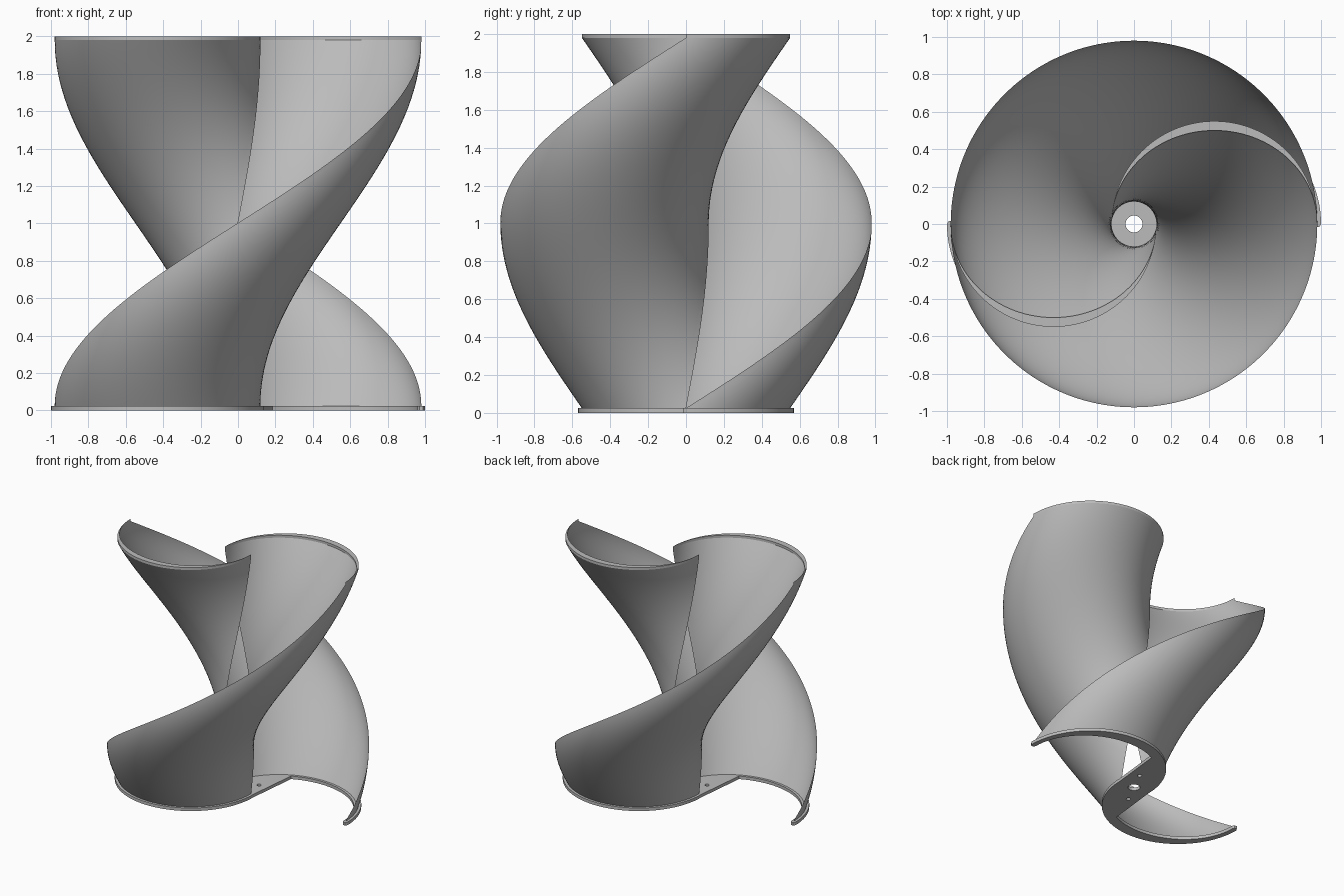
import bpy, bmesh
from math import pi, cos, sin
from mathutils import Matrix, Vector

OFFSET = 0.43            # centre of each half-round section
RADIUS = 0.55
INNER = 0.50             # depth of the hollow side of the section
MARGIN = 0.02            # base plate overhang
Z_BASE, Z_RIM, Z_TOP = 0.025, 1.98, 2.0
SEGS, LEVELS = 56, 110

if "Cube" in bpy.data.objects:
    bpy.data.objects.remove(bpy.data.objects["Cube"], do_unlink=True)

grey = bpy.data.materials.new("matte_grey")
grey.use_nodes = True
colour = (0.5, 0.5, 0.5, 1)
grey.diffuse_color = colour
grey.node_tree.nodes["Principled BSDF"].inputs["Base Color"].default_value = colour


def arc(rx, ry, start, end, count=SEGS):
    """Points on an ellipse arc around the section centre."""
    angles = [start + (end - start) * i / count for i in range(count + 1)]
    return [Vector((OFFSET + rx * cos(a), ry * sin(a), 0)) for a in angles]


def finish(name, bm):
    bmesh.ops.recalc_face_normals(bm, faces=bm.faces)
    mesh = bpy.data.meshes.new(name)
    bm.to_mesh(mesh)
    bm.free()
    mesh.materials.append(grey)
    obj = bpy.data.objects.new(name, mesh)
    bpy.context.collection.objects.link(obj)
    bpy.ops.object.select_all(action='DESELECT')
    obj.select_set(True)
    bpy.context.view_layer.objects.active = obj
    bpy.ops.object.shade_smooth_by_angle(angle=pi / 6)
    return obj


def loft(name, section, levels):
    """Stack turned copies of a section; levels are (height, angle) pairs."""
    bm = bmesh.new()
    rings = []
    for z, angle in levels:
        turn = Matrix.Translation((0, 0, z)) @ Matrix.Rotation(angle, 4, 'Z')
        rings.append([bm.verts.new(turn @ p) for p in section])
    n = len(section)
    for low, high in zip(rings, rings[1:]):
        for i in range(n):
            j = (i + 1) % n
            bm.faces.new((low[i], low[j], high[j], high[i]))
    # crescent end caps, bridged from the outer to the inner arc
    for ring in (rings[0], rings[-1]):
        for i in range(n // 2):
            corners = [ring[i], ring[i + 1], ring[n - i - 1], ring[(n - i) % n]]
            corners = list(dict.fromkeys(corners))
            if len(corners) > 2:
                bm.faces.new(corners)
    return finish(name, bm)


# Twisted blades with a straight rim on top
crescent = arc(RADIUS, RADIUS, 0, pi) + arc(RADIUS, INNER, pi, 0)[1:-1]
for side, start in (("right", 0), ("left", pi)):
    twist = [(Z_BASE + (Z_RIM - Z_BASE) * k / LEVELS, start + pi * k / LEVELS)
             for k in range(LEVELS + 1)]
    loft(side + "_blade", crescent, twist)
    end = start + pi
    loft(side + "_top_rim", crescent, [(Z_RIM, end), (Z_TOP, end)])

# S-shaped base plate: half the outline, repeated by a half turn
half = arc(RADIUS + MARGIN, RADIUS + MARGIN, 0, pi)
inner = arc(RADIUS - MARGIN, INNER - MARGIN, 2.05, 0)
tip = [Vector((OFFSET + RADIUS + dx * MARGIN, -MARGIN * 0.8, 0)) for dx in (-0.5, 0.5)]
half = inner + tip + half
outline = half + [Vector((-p.x, -p.y, 0)) for p in half]


def circle(x, y, r, count):
    return [Vector((x + r * cos(2 * pi * i / count), y + r * sin(2 * pi * i / count), 0))
            for i in range(count)]


# Shaft hole and two bolt holes
holes = [circle(0, 0, 0.045, 32), circle(0.08, 0.16, 0.017, 16), circle(-0.08, -0.16, 0.017, 16)]
bm = bmesh.new()
edges = []
for loop in [outline] + holes:
    verts = [bm.verts.new(p) for p in loop]
    edges += [bm.edges.new((a, b)) for a, b in zip(verts, verts[1:] + verts[:1])]
bmesh.ops.triangle_fill(bm, edges=edges, use_beauty=True, use_dissolve=False)
raised = bmesh.ops.extrude_face_region(bm, geom=bm.faces[:], use_keep_orig=True)
top = [g for g in raised["geom"] if isinstance(g, bmesh.types.BMVert)]
bmesh.ops.translate(bm, verts=top, vec=(0, 0, Z_BASE))
finish("base_plate", bm)
